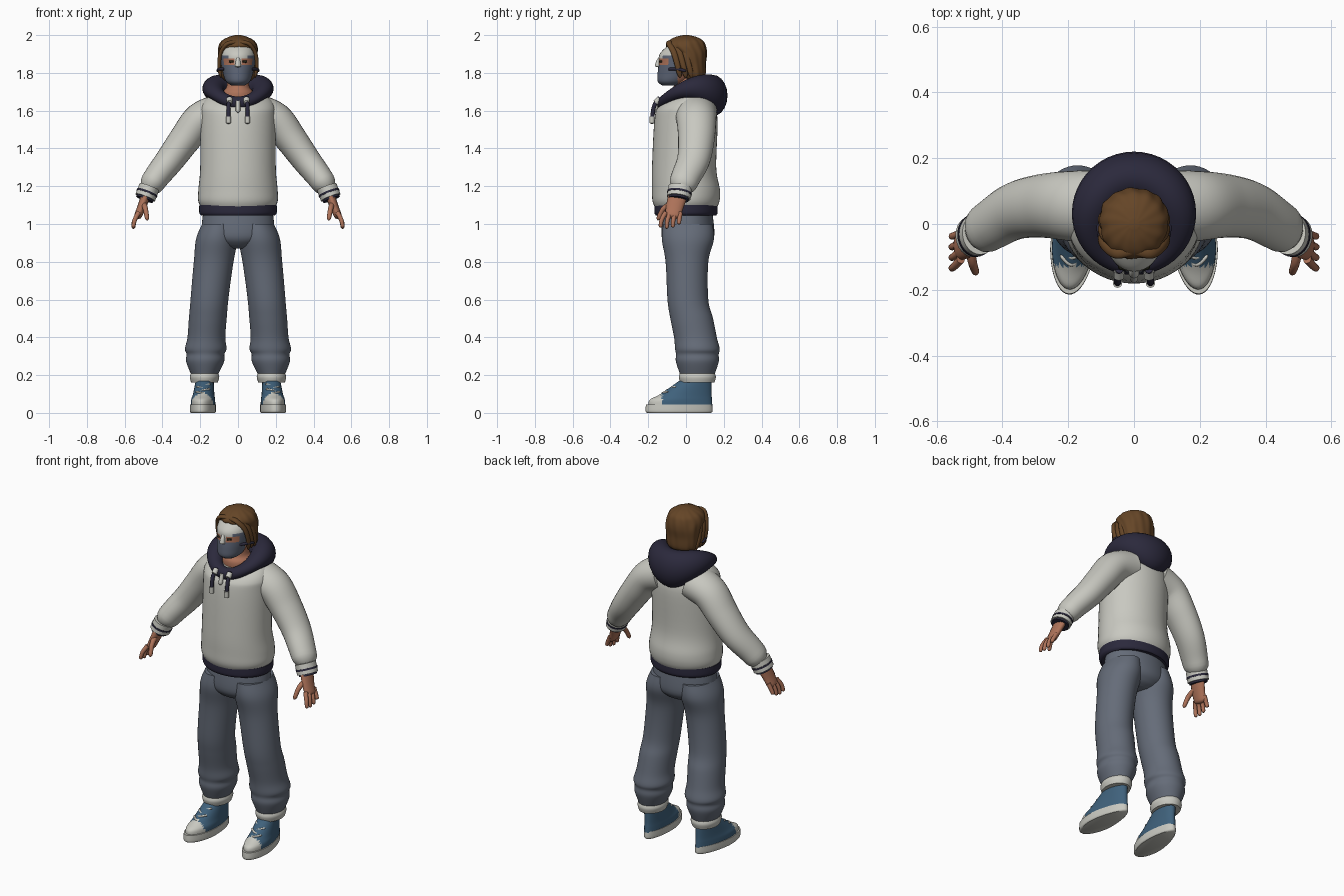
import bpy, bmesh, math
from mathutils import Vector, Matrix

cube = bpy.data.objects.get("Cube")
if cube:
    bpy.data.objects.remove(cube)


def material(name, *rgb):
    colour = (*rgb, 1)
    m = bpy.data.materials.new(name)
    m.use_nodes = True
    m.diffuse_color = colour
    m.node_tree.nodes["Principled BSDF"].inputs["Base Color"].default_value = colour
    return m


WHITE = material("off_white", .58, .58, .53)
NAVY = material("navy", .024, .022, .045)
CLOTH = material("grey_blue_cloth", .13, .15, .19)
SKIN = material("skin", .42, .17, .1)
HAIR = material("brown_hair", .13, .06, .02)
BLUE = material("shoe_blue", .05, .12, .2)
MASK = material("slate_mask", .11, .13, .18)
DARK = material("eye_dark", .02, .02, .01)


def smooth_path(points, steps):
    """Catmull-Rom curve through points of any dimension."""
    points = [Vector(p) for p in points]
    padded = [points[0], *points, points[-1]]
    curve = []
    for before, start, end, after in zip(padded, padded[1:], padded[2:], padded[3:]):
        leave, arrive = (end - before) / 2, (after - start) / 2
        for step in range(steps):
            t = step / steps
            bend = (leave * (1 - t) - arrive * t) * t * (1 - t)
            ease = t * t * (3 - 2 * t)
            curve.append(start.lerp(end, ease) + bend)
    return curve + [points[-1]]


def skin_rings(name, rings, materials, mirror=False, paint=None, warp=None, closed=False):
    """Bridge rings of points into a smooth surface, coloured by rule."""
    bm = bmesh.new()
    loops = [[bm.verts.new(warp(p) if warp else p) for p in ring] for ring in rings]
    following = loops[1:] + loops[:1] if closed else loops[1:]
    for low, high in zip(loops, following):
        for i in range(len(low)):
            bm.faces.new((low[i - 1], low[i], high[i], high[i - 1]))
    if not closed:
        bm.faces.new(loops[0])
        bm.faces.new(loops[-1])
    bmesh.ops.recalc_face_normals(bm, faces=bm.faces[:])
    for face in bm.faces:
        face.smooth = True
        if paint:
            face.material_index = paint(face.calc_center_median())
    mesh = bpy.data.meshes.new(name)
    bm.to_mesh(mesh)
    bm.free()
    mesh.set_sharp_from_angle(angle=math.radians(50))
    for m in materials:
        mesh.materials.append(m)
    ob = bpy.data.objects.new(name, mesh)
    bpy.context.collection.objects.link(ob)
    if mirror:
        ob.modifiers.new("mirror", 'MIRROR').use_mirror_merge = False


def oval(centre, across, deep, sides, wave=0, phase=0):
    ring = []
    for i in range(sides):
        a = math.tau * i / sides
        r = 1 + wave * (math.sin(13 * a + phase) + math.sin(7 * a - phase) / 2)
        ring.append(centre + (across * math.sin(a) - deep * math.cos(a)) * r)
    return ring


def column(name, stations, *materials, x_at=lambda z: 0, sides=48, wave=0, **options):
    """Upright loft; stations are height, y, half width, half depth."""
    rings = []
    for k, (z, y, width, depth) in enumerate(smooth_path(stations, 6)):
        rings.append(oval(Vector((x_at(z), y, z)), Vector((width, 0, 0)), Vector((0, depth, 0)),
                          sides, wave, k / 6))
    skin_rings(name, rings, materials, **options)


def limb(name, points, start, end, mat, widen=1, tip=True, mirror=True, sides=16):
    """Tapered tube along a curve, with a rounded far end."""
    path = smooth_path(points, 6)
    last = len(path) - 1
    rings = []
    for k, centre in enumerate(path):
        t = k / last
        along = (path[min(k + 1, last)] - path[max(k - 1, 0)]).normalized()
        deep = Vector((0, 1, 0))
        deep = (deep - along * along.y).normalized()
        r = start + (end - start) * t
        if tip:
            r *= min(1, math.sqrt((1 - t) * 8 + .1))
        rings.append(oval(centre, deep.cross(along) * r, deep * r * widen, sides))
    skin_rings(name, rings, [mat], mirror=mirror)


# Hoodie body and hem
column("hoodie_body", [(1.08, 0, .19, .16), (1.12, 0, .21, .177), (1.18, 0, .21, .18), (1.3, -.01, .2, .17),
                       (1.55, 0, .2, .167), (1.62, 0, .195, .145), (1.67, .02, .16, .1), (1.69, .03, .1, .07)], WHITE)
column("hoodie_hem", [(1.045, 0, .195, .16), (1.06, 0, .205, .167), (1.1, 0, .205, .167)], NAVY)

# Hood: a ring of cloth that swells towards the back
hood = []
for i in range(48):
    a = math.tau * i / 48
    back = (1 - math.cos(a)) / 2
    outward = Vector((math.sin(a), -math.cos(a), 0))
    centre = Vector((.13 * outward.x, .13 * outward.y + .01, 1.64 + .26 * back - .22 * back ** 2))
    thick = outward * (.035 + .045 * back)
    tall = Vector((0, 0, .035 + .075 * back ** 2))
    hood.append(oval(centre, thick, tall, 20))
skin_rings("hood", hood, [NAVY], closed=True)

# Drawstrings and neck tab
limb("drawstrings", [(.045, -.14, 1.67), (.05, -.17, 1.62), (.05, -.18, 1.54)], .011, .011, NAVY)
limb("drawstring_tips", [(.05, -.18, 1.57), (.05, -.18, 1.53)], .014, .014, WHITE)
limb("drawstring_eyelets", [(.045, -.14, 1.66), (.046, -.165, 1.64)], .017, .015, WHITE)
limb("neck_tab", [(0, -.15, 1.65), (0, -.17, 1.59)], .012, .012, WHITE, mirror=False)

# Sleeves and banded cuffs
limb("sleeves", [(.1, .05, 1.59), (.2, .055, 1.55), (.28, .055, 1.45), (.36, .04, 1.34), (.43, 0, 1.25),
                 (.485, -.035, 1.17)], .1, .06, WHITE, widen=1.15, sides=32)
cuff_top, cuff_end = Vector((.47, -.03, 1.195)), Vector((.495, -.04, 1.13))
for name, low, high, r, mat in (("cuffs", 0, .85, .055, WHITE), ("cuff_stripes", .4, .55, .057, NAVY),
                                ("cuff_edges", .8, 1, .047, NAVY)):
    limb(name, [cuff_top.lerp(cuff_end, low), cuff_top.lerp(cuff_end, high)], r, r, mat,
         widen=1.15, tip=False, sides=32)

# Hands
limb("palms", [(.485, -.04, 1.16), (.51, -.06, 1.09), (.535, -.07, 1.03)], .026, .02, SKIN, widen=2)
for i, finger in enumerate(("index", "middle", "ring", "little")):
    y = -.108 + .026 * i
    drop = .006 * abs(i - 1) ** 2
    limb(finger + "_fingers", [(.527, y, 1.06), (.547, y * 1.2, 1.02), (.555, y * 1.25, .975 + drop)],
         .013, .01, SKIN)
limb("thumbs", [(.5, -.07, 1.11), (.49, -.12, 1.08), (.48, -.15, 1.02)], .016, .011, SKIN)


# Trousers
def leg_x(z):
    return .18 - .08 * z * z


column("trouser_hips", [(1.06, .01, .185, .13), (.94, .01, .19, .14), (.89, .01, .13, .11), (.87, .01, .07, .07)], CLOTH)
column("trouser_legs", [(1, .01, .09, .13), (.92, .01, .11, .138), (.8, .005, .105, .113), (.6, .01, .1, .108),
                        (.5, .03, .1, .113), (.4, .05, .1, .113), (.34, .06, .11, .118), (.31, .06, .1, .113),
                        (.27, .06, .1, .113), (.2, .06, .07, .09)], CLOTH, x_at=leg_x, mirror=True)
column("trouser_cuffs", [(.16, .06, .07, .09), (.19, .06, .078, .098), (.215, .06, .07, .09)],
       WHITE, x_at=leg_x, mirror=True)

# Shoes, narrowed at the heel and turned outwards
turn_out = Matrix.Translation((.18, 0, 0)) @ Matrix.Rotation(math.radians(5), 4, 'Z')


def shoe_shape(p):
    return turn_out @ Vector((p.x * (1 - max(p.y + .08, 0)), p.y, p.z))


column("shoe_soles", [(0, -.037, .065, .17), (.01, -.037, .07, .178), (.045, -.037, .07, .176)],
       WHITE, mirror=True, warp=shoe_shape)
column("shoe_uppers", [(.04, -.03, .066, .17), (.07, -.027, .065, .165), (.1, 0, .06, .136), (.17, .05, .054, .086)],
       BLUE, WHITE, mirror=True, warp=shoe_shape, paint=lambda c: int(c.y < -.125))
for i in range(5):
    y, z = -.118 + .021 * i, .105 + .013 * i
    lean = .008 * (-1) ** i
    lace = [(-.036, y + .02, z - lean), (0, y - .006, z), (.036, y + .02, z + lean)]
    limb("shoe_laces_" + str(i + 1), [shoe_shape(Vector(p)) for p in lace], .006, .006, WHITE, sides=8)

# Neck, and head with a painted face mask
column("neck", [(1.6, 0, .09, .08), (1.69, 0, .085, .085), (1.73, 0, .06, .065), (1.82, 0, .056, .06)], SKIN)


def face_colour(c):
    x = abs(c.x)
    if c.y > -.045:
        return 0
    if c.z < 1.845 - .015 * (x < .02):
        return 1
    if c.z < 1.874 and .014 < x < .075:
        return 0
    return 1 if c.z < 1.89 and x > .05 else 2


column("head", [(1.733, -.08, .035, .045), (1.755, -.07, .064, .08), (1.8, -.045, .08, .105), (1.85, -.03, .09, .114),
                (1.9, -.025, .09, .114), (1.95, 0, .08, .09), (1.98, 0, .045, .05)],
       SKIN, MASK, WHITE, sides=64, paint=face_colour)
limb("mask_nose", [(0, -.13, 1.89), (0, -.145, 1.86), (0, -.15, 1.83)], .007, .018, WHITE, mirror=False)
limb("eyes", [(.024, -.136, 1.86), (.048, -.13, 1.86)], .007, .006, DARK)
limb("mask_straps", [(.07, -.09, 1.82), (.1, -.045, 1.82), (.107, 0, 1.81)], .008, .008, NAVY)

# Hair cap and hanging side locks
column("hair_cap", [(1.76, .04, .07, .045), (1.79, .037, .092, .066), (1.85, .03, .1, .075), (1.9, .02, .104, .09),
                    (1.94, 0, .102, .105), (1.97, 0, .085, .09), (1.99, 0, .05, .055), (2, 0, .015, .015)],
       HAIR, sides=96, wave=.018)
for i, place in enumerate(("front", "middle", "rear")):
    back = .03 * i
    limb("hair_locks_" + place, [(.01, back - .08, 1.96 + back / 3), (.055, back - .088, 1.955),
                                 (.09, back - .065, 1.91), (.1, back - .045, 1.84), (.09, back - .03, 1.775)],
         .012, .009, HAIR, widen=1.5)
